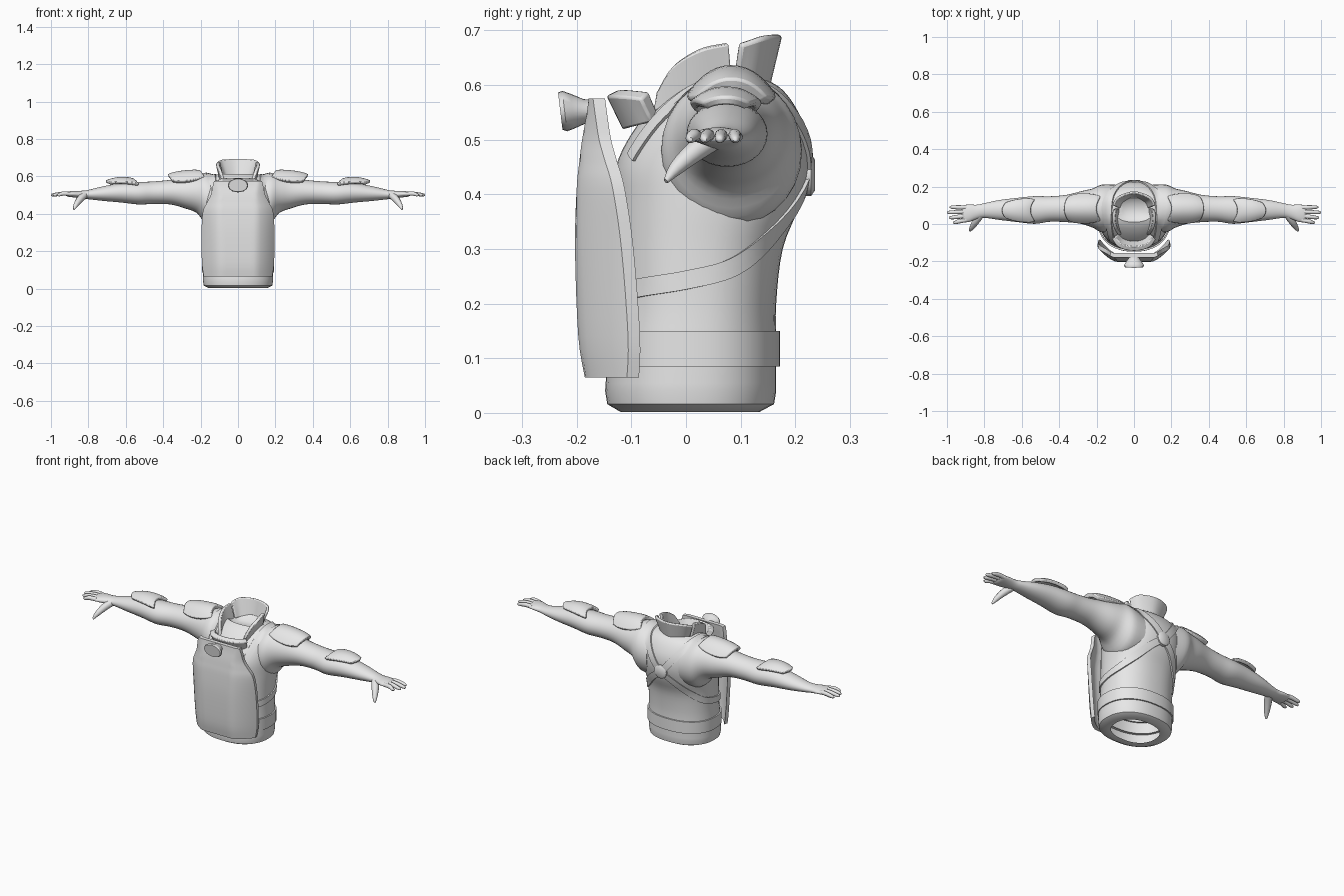
import bpy, bmesh, math
from mathutils import Vector
from mathutils.bvhtree import BVHTree

if "Cube" in bpy.data.objects:
    bpy.data.objects.remove(bpy.data.objects["Cube"])

grey = bpy.data.materials.new("plain grey")
grey.diffuse_color = (0.8, 0.8, 0.8, 1)
grey.use_nodes = True
grey.node_tree.nodes["Principled BSDF"].inputs["Base Color"].default_value = grey.diffuse_color


def smooth_rows(rows, n):
    """Catmull-Rom interpolation of equal-length rows, n steps per span."""
    out = []
    for i in range(len(rows) - 1):
        a, b, c, d = (rows[max(0, min(len(rows) - 1, i + k))] for k in (-1, 0, 1, 2))
        for s in range(n):
            t = s / n
            out.append([0.5 * (2 * q + (r - p) * t + (2 * p - 5 * q + 4 * r - w) * t * t
                               + (3 * q - p - 3 * r + w) * t ** 3)
                        for p, q, r, w in zip(a, b, c, d)])
    return out + [list(rows[-1])]


def loft(name, rings, closed=True, caps=(False, False), thick=0, angle=40):
    """Skin a list of point rings; optionally cap the ends or add thickness."""
    bm = bmesh.new()
    vs = [[bm.verts.new(p) for p in r] for r in rings]
    n = len(rings[0])
    for a, b in zip(vs, vs[1:]):
        for j in range(n if closed else n - 1):
            k = (j + 1) % n
            bm.faces.new((a[j], a[k], b[k], b[j]))
    for flag, ring in zip(caps, (vs[0], vs[-1])):
        if flag:
            bm.faces.new(ring)
    bmesh.ops.recalc_face_normals(bm, faces=bm.faces[:])
    if thick:
        bmesh.ops.solidify(bm, geom=bm.faces[:], thickness=thick)
        bmesh.ops.recalc_face_normals(bm, faces=bm.faces[:])
    me = bpy.data.meshes.new(name)
    bm.to_mesh(me)
    bm.free()
    ob = bpy.data.objects.new(name, me)
    bpy.context.collection.objects.link(ob)
    me.materials.append(grey)
    bpy.ops.object.select_all(action='DESELECT')
    ob.select_set(True)
    bpy.context.view_layer.objects.active = ob
    bpy.ops.object.shade_smooth_by_angle(angle=math.radians(angle))
    return ob


def oval(z, hw, yf, yb, n=48, e=0.88):
    """Horizontal superellipse from half width, front y and back y."""
    pts = []
    for i in range(n):
        c, s = math.cos(2 * math.pi * i / n), math.sin(2 * math.pi * i / n)
        pts.append((hw * math.copysign(abs(c) ** e, c),
                    (yf + yb) / 2 + (yb - yf) / 2 * math.copysign(abs(s) ** e, s), z))
    return pts


def tube(name, path, radii, n=10):
    """Tapered round limb along a path."""
    rows = smooth_rows([(*p, r) for p, r in zip(path, radii)], 3)
    d = (Vector(path[-1]) - Vector(path[0])).normalized()
    u = d.cross(Vector((0, 0, 1))).normalized()
    v = d.cross(u)
    rings = [[Vector(r[:3]) + r[3] * (u * math.cos(2 * math.pi * i / n) + v * math.sin(2 * math.pi * i / n))
              for i in range(n)] for r in rows]
    return loft(name, rings, caps=(True, True), angle=60)


# Torso: open at the bottom with a turned-in rim, shallow neck on top
torso_rows = [(0.04, .187, -.148, .165), (0.12, .187, -.142, .165), (0.2, .184, -.132, .165),
              (0.3, .185, -.13, .177), (0.38, .189, -.13, .208), (0.45, .19, -.128, .225),
              (0.51, .188, -.1, .221), (0.56, .175, -.06, .2), (0.595, .15, -.02, .172),
              (0.612, .105, .01, .14)]
rim = [(.006, .125, -.09, .11), (.002, .155, -.12, .135), (.016, .183, -.144, .161)]
rows = rim + smooth_rows(torso_rows, 4) + [(.585, .06, .035, .11)]
torso = loft("torso", [oval(*r) for r in rows], caps=(False, True), angle=50)

# Arms with palms: x, centre y, centre z, radius y, radius z
arm_rows = [(.10, .085, .47, .125, .125), (.17, .083, .482, .128, .135), (.22, .085, .506, .105, .102),
            (.28, .088, .512, .088, .084), (.36, .083, .516, .073, .066), (.45, .08, .513, .068, .06),
            (.53, .075, .51, .074, .06), (.62, .075, .513, .065, .053), (.72, .075, .508, .053, .039),
            (.80, .072, .503, .039, .025), (.84, .065, .503, .038, .02), (.88, .058, .505, .046, .017),
            (.91, .055, .505, .046, .013), (.922, .055, .505, .04, .007)]
arms = []
for s, side in ((-1, "left"), (1, "right")):
    rings = [[(s * x, y + ry * math.cos(i * math.pi / 14), z + rz * math.sin(i * math.pi / 14))
              for i in range(28)] for x, y, z, ry, rz in smooth_rows(arm_rows, 4)]
    arms.append(loft(side + "_arm", rings, caps=(True, True), angle=60))
    # Fingers and thumb
    for k, (y0, y1, tip) in enumerate(((.021, .008, .968), (.044, .034, .99), (.066, .062, 1.0), (.088, .09, .985))):
        tube(f"{side}_finger_{k + 1}", [(s * .895, y0, .506), (s * .935, (y0 + y1) / 2, .508),
             (s * (tip - .012), y1, .502), (s * tip, y1, .5)], (.011, .0115, .009, .004))
    tube(side + "_thumb", [(s * .82, .05, .5), (s * .845, .015, .477), (s * .867, -.02, .446),
         (s * .878, -.037, .424)], (.02, .019, .013, .005))


def pad(name, s, outline, yc, top, drop, thick):
    """Curved armour pad: outline rows are x, half width, height offset."""
    rings = []
    for x, hw, dz in smooth_rows(outline, 2):
        rings.append([(s * (x - .022 * abs(i / 6) ** 2), yc + hw * i / 6,
                       top + dz - drop * (hw / .08) ** 2 * abs(i / 6) ** 2.2) for i in range(-6, 7)])
    ob = loft(name, rings, closed=False, thick=thick)
    b = ob.modifiers.new("soft edge", 'BEVEL')
    b.width, b.segments, b.limit_method = .005, 2, 'ANGLE'


for s, side in ((-1, "left"), (1, "right")):
    pad(side + "_shoulder_pad", s, [(.2, .066, 0), (.235, .078, .002), (.29, .083, -.002),
        (.34, .079, -.01), (.376, .066, -.022)], .083, .634, .05, .022)
    pad(side + "_forearm_pad", s, [(.55, .06, -.012), (.58, .067, -.002), (.63, .064, 0),
        (.67, .057, -.006), (.708, .045, -.018)], .073, .597, .04, .018)

# Chest plate: z, half width, centre front y, edge y
plate_rows = [(.065, .183, -.185, -.092), (.14, .193, -.197, -.09), (.3, .195, -.203, -.102),
              (.41, .188, -.2, -.118), (.46, .166, -.195, -.132), (.5, .146, -.19, -.143),
              (.545, .136, -.182, -.15), (.575, .128, -.178, -.154)]
rings = []
for z, hw, yf, ye in smooth_rows(plate_rows, 4):
    us = [math.sin(i / 14 * math.pi / 2) for i in range(-14, 15)]
    front = [(hw * u, ye + (yf - ye) * (1 - abs(u) ** 2.6) - .016, z) for u in us]
    front = [(x, max(y, yf) if abs(x) < hw * .9 else y, z) for x, y, z in front]
    back = [(x * .975, y + .022, z) for x, y, z in reversed(front)]
    rings.append(front + back)
loft("chest_plate", rings, caps=(True, True), angle=35)

# Flared knob at the top of the plate
knob = [(-.165, .026, .02), (-.185, .03, .022), (-.208, .046, .032), (-.222, .054, .037), (-.23, .05, .034)]
loft("plate_knob", [[(rx * math.cos(i * math.pi / 12),
                      y - .12 * rz * math.sin(i * math.pi / 12),
                      .552 + rz * math.sin(i * math.pi / 12)) for i in range(24)]
                    for y, rx, rz in knob], caps=(True, True), angle=45)

# Belt around the waist
loft("belt", [oval(z, .186 + d, -.14 - d, .165 + d)
              for z, d in ((.085, -.01), (.085, .007), (.15, .007), (.15, -.01))], angle=35)

# Straps wrapped over the body surface
verts, faces = [], []
for ob in [torso] + arms:
    base = len(verts)
    verts += [v.co.copy() for v in ob.data.vertices]
    faces += [[base + i for i in p.vertices] for p in ob.data.polygons]
body = BVHTree.FromPolygons(verts, faces)


def on_body(p, lift):
    c = Vector((0, .05, min(p.z, .45)))
    d = (p - c).normalized()
    hit = body.ray_cast(c + d * .6, -d)[0]
    return (hit if hit else p) + d * lift


def strap(name, path, width):
    pts = [Vector(p) for p in smooth_rows(path, 7)]
    rings = []
    for i, p in enumerate(pts):
        t = (pts[min(i + 1, len(pts) - 1)] - pts[max(i - 1, 0)]).normalized()
        out = p - Vector((0, .05, min(p.z, .45)))
        w = t.cross(out).normalized() * width / 2
        row = [on_body(p + w * k, .007) for k in (-1, -.33, .33, 1)]
        low = [on_body(p + w * k, -.006) for k in (1, .33, -.33, -1)]
        rings.append(row + low)
    loft(name, rings, caps=(True, True), angle=40)


for s, side in ((-1, "left"), (1, "right")):
    strap(side + "_side_strap", [(s * .155, -.1, .228), (s * .188, 0, .243), (s * .175, .09, .268),
          (s * .12, .16, .325), (s * .05, .21, .395), (0, .225, .43)], .034)
    strap(side + "_shoulder_strap", [(s * .125, -.12, .47), (s * .135, -.05, .55), (s * .145, .03, .61),
          (s * .13, .12, .6), (s * .08, .19, .53), (0, .225, .43)], .034)

# Round buckle where the straps meet on the back
loft("back_buckle", [[(r * math.cos(i * math.pi / 8), y, .435 + r * math.sin(i * math.pi / 8))
                      for i in range(16)] for y, r in ((.21, .038), (.229, .038), (.236, .028))],
     caps=(True, True))


def collar(name, pairs, thick):
    """Band between a lower and an upper edge, given as rows of six numbers."""
    rings = []
    for r in smooth_rows(pairs, 5):
        a, b = Vector(r[:3]), Vector(r[3:])
        rings.append([a.lerp(b, t / 3) for t in range(4)])
    ob = loft(name, rings, closed=False, thick=thick)
    b = ob.modifiers.new("soft edge", 'BEVEL')
    b.width, b.segments, b.limit_method = .006, 2, 'ANGLE'


# Collar: tall back piece, two side pieces and a front roll
collar("back_collar", [(-.085, .088, .59, -.117, .102, .672), (-.066, .125, .59, -.088, .148, .687),
                       (0, .152, .59, 0, .176, .69), (.066, .125, .59, .088, .148, .687),
                       (.085, .088, .59, .117, .102, .672)], .014)
for s, side in ((-1, "left"), (1, "right")):
    collar(side + "_side_collar", [(s * .083, -.06, .55, s * .088, -.055, .585),
                                   (s * .095, -.02, .57, s * .106, -.025, .632),
                                   (s * .1, .03, .585, s * .118, .025, .662),
                                   (s * .096, .085, .595, s * .112, .078, .674)], .018)
collar("front_collar", [(-.08, -.05, .545, -.098, -.068, .588), (-.055, -.078, .535, -.066, -.106, .592),
                        (0, -.09, .53, 0, -.12, .592), (.055, -.078, .535, .066, -.106, .592),
                        (.08, -.05, .545, .098, -.068, .588)], .028)
